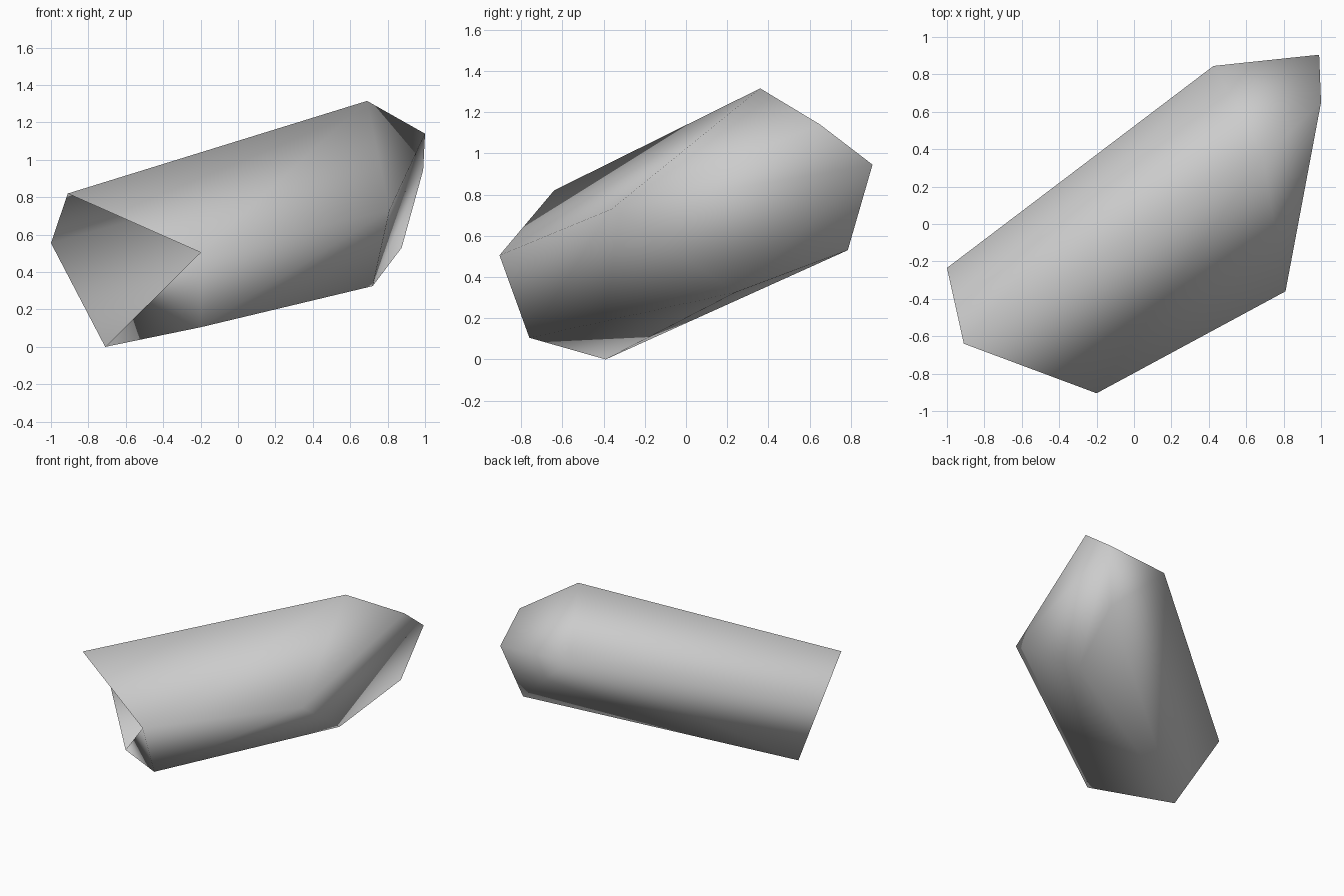
import bpy
import bmesh
from mathutils import Vector

cube = bpy.data.objects.get("Cube")
if cube:
    bpy.data.objects.remove(cube, do_unlink=True)

# One plain grey for the whole shell
grey = bpy.data.materials.new("light_grey")
grey.use_nodes = True
colour = (0.6, 0.6, 0.6, 1)
grey.diffuse_color = colour
grey.node_tree.nodes["Principled BSDF"].inputs["Base Color"].default_value = colour

# Rings of five corners: open mouth, shoulder; then the two corners of the tip
mouth = [(-0.91, -0.64, 0.82), (-1.0, -0.235, 0.555), (-0.71, -0.39, 0.0),
         (-0.2, -0.76, 0.105), (-0.2, -0.905, 0.505)]
shoulder = [(0.69, 0.36, 1.315), (0.425, 0.845, 0.95), (0.875, 0.785, 0.53),
            (0.72, 0.24, 0.325), (0.81, -0.36, 0.73)]
tip = [(1.0, 0.65, 1.14), (0.99, 0.905, 0.945)]

bm = bmesh.new()
near = [bm.verts.new(p) for p in mouth]
far = [bm.verts.new(p) for p in shoulder]
crown, point = [bm.verts.new(p) for p in tip]
centre = sum((v.co for v in bm.verts), Vector()) / len(bm.verts)


def triangle(a, b, c):
    """Add a triangle that faces away from the middle of the shell."""
    normal = (b.co - a.co).cross(c.co - a.co)
    outward = normal.dot(a.co + b.co + c.co - centre * 3) > 0
    bm.faces.new((a, b, c) if outward else (a, c, b))


def panel(a, b, c, d):
    """Add a four-cornered panel, folded outward along one diagonal."""
    normal = (c.co - a.co).cross(d.co - b.co)
    middle = (a.co + b.co + c.co + d.co) / 4
    if normal.dot(middle - centre) < 0:
        normal.negate()
    if (a.co - b.co).dot(normal) > 0:
        triangle(a, b, c)
        triangle(a, c, d)
    else:
        triangle(a, b, d)
        triangle(b, c, d)


# Long side walls
for i in range(5):
    j = (i + 1) % 5
    panel(near[i], near[j], far[j], far[i])

# Lower lip of the mouth
triangle(near[2], near[3], near[4])

# Closed pointed end
panel(far[0], far[1], point, crown)
triangle(far[1], far[2], point)
triangle(far[2], far[3], point)
panel(far[3], far[4], crown, point)
triangle(far[4], far[0], crown)

mesh = bpy.data.meshes.new("hollow_shell")
bm.to_mesh(mesh)
bm.free()
mesh.materials.append(grey)
for face in mesh.polygons:
    face.use_smooth = True
shell = bpy.data.objects.new("hollow_shell", mesh)
bpy.context.collection.objects.link(shell)
